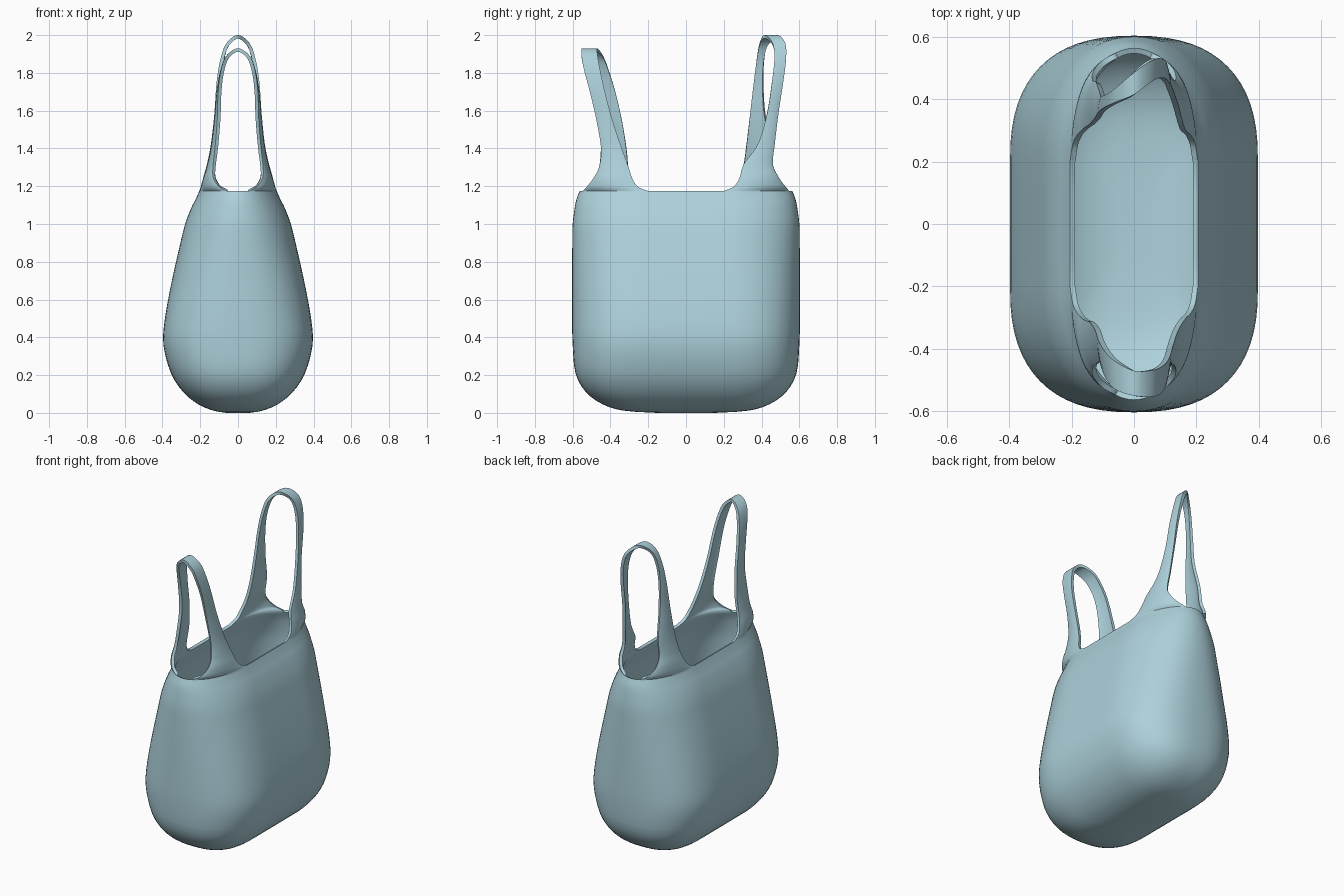
import bpy, bmesh, math
from mathutils import Vector

cube = bpy.data.objects.get("Cube")
if cube:
    bpy.data.objects.remove(cube, do_unlink=True)

CORNER = 16      # segments in each rounded corner
LEG = 13         # corner segments that rise into a handle


def smooth(rows, steps):
    """Catmull-Rom rows of points into a finer list of rows."""
    out = []
    for i in range(len(rows) - 1):
        quad = [rows[max(i - 1, 0)], rows[i], rows[i + 1], rows[min(i + 2, len(rows) - 1)]]
        for s in range(steps):
            t = s / steps
            out.append([b + (c - a) * (t / 2) + (a * 2 - b * 5 + c * 4 - d) * (t * t / 2)
                        + (b * 3 - a - c * 3 + d) * (t ** 3 / 2) for a, b, c, d in zip(*quad)])
    return out + [rows[-1]]


def quadrant(w, length, z):
    """Quarter outline: half of the flat side, then a rounded corner."""
    d = min(0.2, length / 2)
    p = 2.5 - 0.5 * max(0, z - 0.4) / 0.775
    pts = [Vector((w, 0, z)), Vector((w, d / 2, z))]
    for j in range(CORNER + 1):
        a = math.pi / 2 * j / CORNER
        c = max(math.cos(a), 0) if j < CORNER else 0
        pts.append(Vector((w * c ** (2 / p), d + (length - d) * math.sin(a) ** (2 / p), z)))
    return pts


def ring(w, length, z):
    q = quadrant(w, length, z)
    half = q + [Vector((-v.x, v.y, v.z)) for v in reversed(q[:-1])]
    return half + [Vector((-v.x, -v.y, v.z)) for v in half[1:-1]]


def skin(bm, rows, closed):
    grid = [[bm.verts.new(v) for v in row] for row in rows]
    n = len(grid[0])
    for lo, hi in zip(grid, grid[1:]):
        for i in range(n if closed else n - 1):
            k = (i + 1) % n
            bm.faces.new((lo[i], lo[k], hi[k], hi[i]))
    return grid


# Body profile: half width, half depth, height
PROFILE = [(.06, .15, 0), (.13, .33, .012), (.21, .44, .045), (.29, .53, .11),
           (.355, .585, .21), (.395, .6, .36), (.387, .603, .5), (.35, .603, .7),
           (.305, .602, .9), (.28, .6, 1.0), (.25, .59, 1.08), (.225, .58, 1.13),
           (.205, .563, 1.175)]
RIM = PROFILE[-1]
base = quadrant(*RIM)[2:3 + LEG]

# Handle legs: rise, x of the inner edge, x of the outer edge
RISE = [(.03, .196, .10), (.09, .182, .13), (.17, .163, .133), (.3, .142, .122),
        (.5, .125, .11), (.7, .113, .105), (.85, .092, .09), (.95, .06, .06)]
FLARE = [(.255, .525), (.285, .49), (.305, .46)]


def leg_row(sign, f, xa, xb, ya, yb, top):
    """One crosswise row of a handle, arched like the corner it grows from."""
    z = RIM[2] + f * (top - RIM[2])
    a, b = Vector((xa, ya, z)), Vector((xb, yb, z))
    k = (b - a).length / (base[-1] - base[0]).length * (1 - f)
    row = []
    for i, v in enumerate(base):
        t = i / LEG
        p = a.lerp(b, t) + (v - base[0].lerp(base[-1], t)) * k
        row.append(Vector((p.x * sign, p.y, p.z)))
    return row


def handle(bm, side, top, left, right, crown):
    """Strip from the left corner over the crown to the right corner."""
    def leg(sign, depths):
        rows = [[Vector((v.x * sign, v.y, v.z)) for v in base]]
        for (f, xa, xb), (ya, yb) in zip(RISE, FLARE + depths):
            rows.append(leg_row(sign, f, xa, xb, ya, yb, top))
        return rows
    rows = leg(1, left) + [leg_row(1, 1, 0, 0, *crown, top)] + leg(-1, right)[::-1]
    rows = smooth(rows, 5)
    skin(bm, [[Vector((v.x, v.y * side, v.z)) for v in r] for r in rows], False)


bm = bmesh.new()
body = skin(bm, smooth([ring(*p) for p in PROFILE], 3), True)
floor = bm.faces.new(body[0])

# Front handle
handle(bm, -1, 1.93,
       [(.34, .45), (.39, .475), (.43, .51), (.455, .54), (.468, .553)],
       [(.315, .45), (.34, .44), (.375, .46), (.41, .495), (.44, .53)], (.47, .55))
# Back handle, twisted
handle(bm, 1, 2.0,
       [(.38, .47), (.43, .49), (.455, .515), (.468, .53), (.458, .525)],
       [(.32, .455), (.34, .42), (.36, .41), (.375, .415), (.39, .435)], (.415, .485))

bmesh.ops.remove_doubles(bm, verts=bm.verts, dist=0.0003)
bmesh.ops.recalc_face_normals(bm, faces=bm.faces)
floor.normal_update()
if floor.normal.z > 0:
    bmesh.ops.reverse_faces(bm, faces=bm.faces)

mesh = bpy.data.meshes.new("bag")
bm.to_mesh(mesh)
bm.free()
bag = bpy.data.objects.new("bag", mesh)
bpy.context.collection.objects.link(bag)

# Soft blue material
mat = bpy.data.materials.new("soft_blue")
mat.use_nodes = True
mat.diffuse_color = (.42, .64, .71, 1)
mat.node_tree.nodes["Principled BSDF"].inputs["Base Color"].default_value = (.42, .64, .71, 1)
mesh.materials.append(mat)

# Wall thickness
wall = bag.modifiers.new("wall", 'SOLIDIFY')
wall.thickness = 0.018
wall.offset = -1

bpy.ops.object.select_all(action='DESELECT')
bag.select_set(True)
bpy.context.view_layer.objects.active = bag
bpy.ops.object.modifier_apply(modifier="wall")
bpy.ops.object.shade_smooth_by_angle(angle=math.radians(40))
